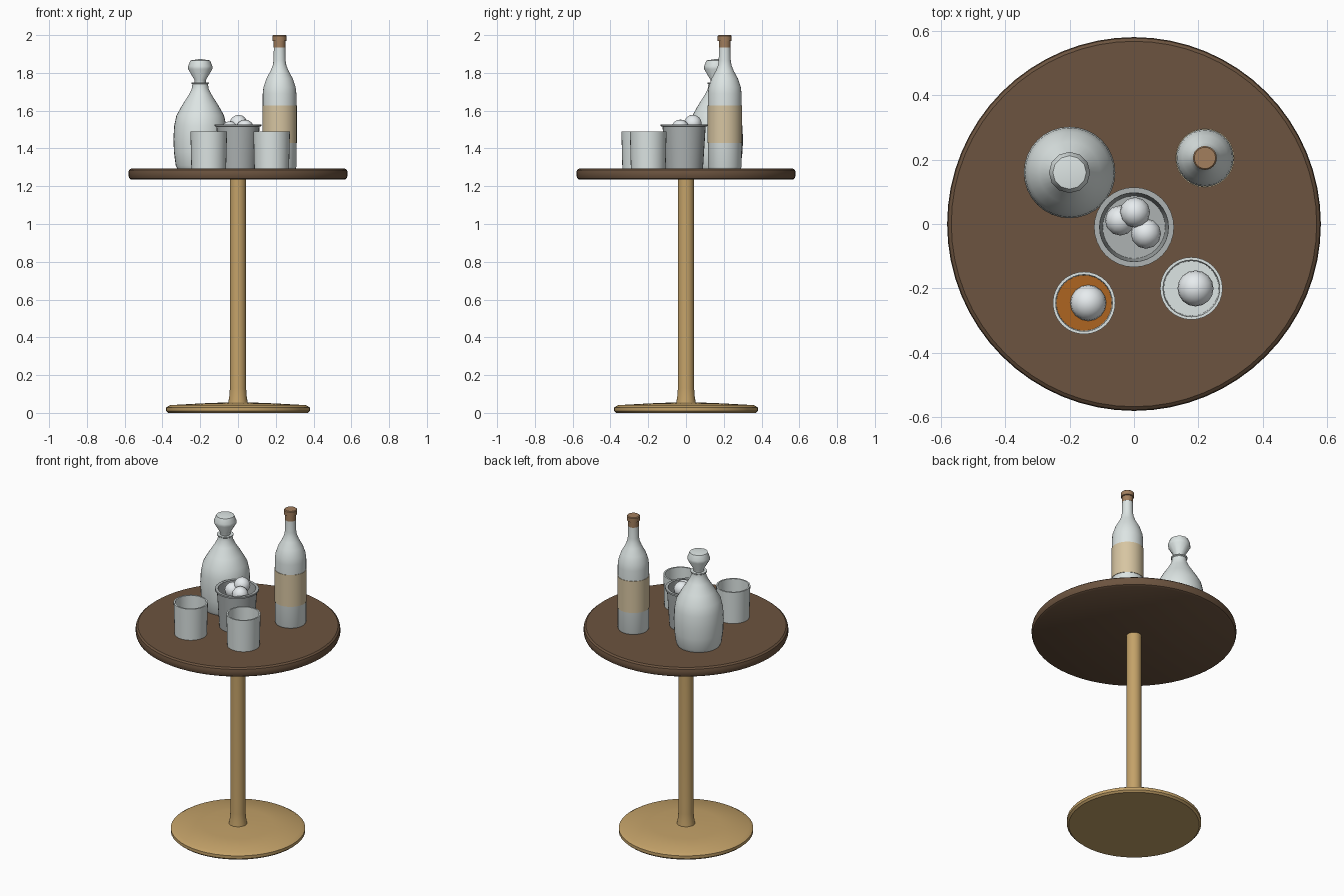
import bpy, math
from mathutils import Vector

if "Cube" in bpy.data.objects:
    bpy.data.objects.remove(bpy.data.objects["Cube"])


def material(name, rgb):
    m = bpy.data.materials.new(name)
    m.diffuse_color = (*rgb, 1)
    m.use_nodes = True
    m.node_tree.nodes["Principled BSDF"].inputs["Base Color"].default_value = m.diffuse_color
    return m


WOOD = material("dark_wood", (0.15, 0.088, 0.05))
BRASS = material("brass", (0.55, 0.36, 0.14))
GLASS = material("glass", (0.72, 0.78, 0.77))
STEEL = material("steel", (0.42, 0.45, 0.45))
PAPER = material("paper", (0.68, 0.56, 0.36))
CORK = material("cork", (0.36, 0.21, 0.11))
ICE = material("ice", (0.80, 0.84, 0.86))
LIQUID = material("amber_liquid", (0.42, 0.13, 0.015))
TOP = 1.293


def finish(ob, mat, angle=35):
    ob.data.materials.append(mat)
    bpy.ops.object.select_all(action='DESELECT')
    ob.select_set(True)
    bpy.context.view_layer.objects.active = ob
    bpy.ops.object.shade_smooth_by_angle(angle=math.radians(angle))
    return ob


def lathe(name, profile, mat, at=(0, 0), n=32):
    """Revolve (radius, z) points about a vertical axis; radius 0 closes an end."""
    verts, rings, faces = [], [], []
    for r, z in profile:
        count = 1 if r == 0 else n
        rings.append(list(range(len(verts), len(verts) + count)))
        for i in range(count):
            a = 2 * math.pi * i / n
            verts.append((r * math.cos(a), r * math.sin(a), z))
    for a, b in zip(rings, rings[1:]):
        for i in range(n):
            j = (i + 1) % n
            if len(a) == 1:
                faces.append((a[0], b[j], b[i]))
            elif len(b) == 1:
                faces.append((a[i], a[j], b[0]))
            else:
                faces.append((a[i], a[j], b[j], b[i]))
    me = bpy.data.meshes.new(name)
    me.from_pydata(verts, [], faces)
    ob = bpy.data.objects.new(name, me)
    ob.location = (*at, 0)
    bpy.context.collection.objects.link(ob)
    return finish(ob, mat)


def ball(name, at, r, n=12):
    bpy.ops.mesh.primitive_uv_sphere_add(segments=n, ring_count=n // 2 + 2, radius=r, location=at)
    ob = bpy.context.object
    ob.name = name
    return finish(ob, ICE, 60)


# Table
lathe("table_base", [(0, 0), (0.37, 0), (0.381, 0.01), (0.381, 0.028), (0.36, 0.041),
                     (0.2, 0.05), (0.05, 0.056), (0, 0.056)], BRASS, n=48)
lathe("table_pole", [(0, 0.05), (0.052, 0.05), (0.046, 0.09), (0.043, 0.13),
                     (0.043, 1.24), (0, 1.24)], BRASS, n=24)
lathe("table_top", [(0, 1.235), (0.565, 1.235), (0.575, 1.241), (0.58, 1.255), (0.58, 1.273),
                    (0.577, 1.285), (0.567, TOP), (0, TOP)], WOOD, n=64)

# Decanter with stopper
D = (-0.2, 0.16)
lathe("decanter", [(0, TOP), (0.122, TOP), (0.13, 1.31), (0.139, 1.38), (0.142, 1.45),
                   (0.138, 1.52), (0.126, 1.575), (0.095, 1.63), (0.06, 1.685), (0.043, 1.72),
                   (0.042, 1.74), (0.047, 1.744), (0.047, 1.75), (0.034, 1.75), (0, 1.75)], GLASS, D)
lathe("decanter_stopper", [(0, 1.73), (0.03, 1.73), (0.03, 1.762), (0.064, 1.82),
                           (0.064, 1.836), (0.052, 1.866), (0, 1.874)], GLASS, D, 12)

# Bottle with label and cork
B = (0.22, 0.205)
lathe("bottle", [(0, TOP), (0.085, TOP), (0.089, 1.302), (0.089, 1.69), (0.085, 1.725),
                 (0.07, 1.77), (0.048, 1.81), (0.036, 1.84), (0.032, 1.865),
                 (0.03, 1.945), (0, 1.945)], GLASS, B)
lathe("bottle_label", [(0.089, 1.43), (0.0915, 1.43), (0.0915, 1.628), (0.089, 1.628)], PAPER, B)
lathe("bottle_cork", [(0, 1.935), (0.031, 1.935), (0.031, 1.968), (0.037, 1.97),
                      (0.037, 1.996), (0.033, 2.0), (0, 2.0)], CORK, B, 24)

# Ice bucket
K = (0, -0.01)
lathe("ice_bucket", [(0, TOP), (0.1, TOP), (0.114, 1.516), (0.124, 1.518), (0.124, 1.528),
                     (0.107, 1.528), (0.097, 1.32), (0, 1.32)], STEEL, K)
for i, (x, y, z) in enumerate([(-0.043, 0.011, 1.497), (0.003, 0.036, 1.531), (0.037, -0.03, 1.506)]):
    ball(f"bucket_ice_{i + 1}", (x, y, z), 0.047)

# Drinking glasses with ice balls
for side, (x, y) in (("left", (-0.155, -0.245)), ("right", (0.178, -0.2))):
    lathe(f"{side}_glass", [(0, TOP), (0.092, TOP), (0.097, 1.49), (0.088, 1.49),
                            (0.085, 1.325), (0, 1.325)], GLASS, (x, y))
    ball(f"{side}_glass_ice", (x + 0.013, y, 1.385), 0.056, 16)
lathe("amber_drink", [(0, 1.326), (0.0845, 1.326), (0.086, 1.385), (0, 1.385)], LIQUID, (-0.155, -0.245))
